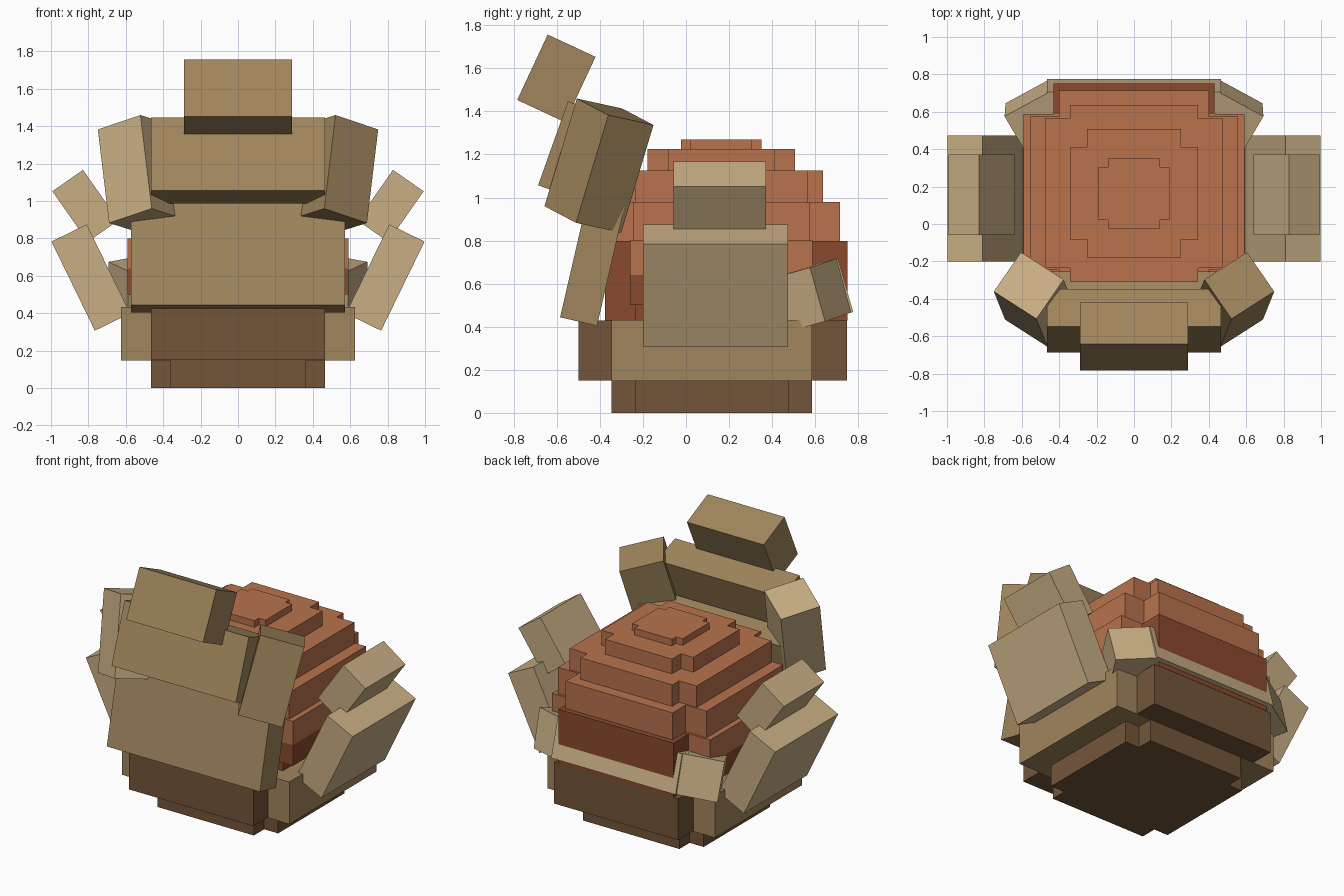
import bpy, bmesh, math
from mathutils import Matrix, Vector

old = bpy.data.objects.get("Cube")
if old:
    bpy.data.objects.remove(old, do_unlink=True)


def material(name, rgb):
    lin = [((c / 255 + 0.055) / 1.055) ** 2.4 for c in rgb] + [1]
    m = bpy.data.materials.new(name)
    m.use_nodes = True
    m.diffuse_color = lin
    bsdf = m.node_tree.nodes["Principled BSDF"]
    bsdf.inputs["Base Color"].default_value = lin
    bsdf.inputs["Roughness"].default_value = 0.9
    return m


light_tan = material("light tan", (200, 174, 132))
tan = material("tan", (160, 133, 92))
orange = material("burnt orange", (184, 115, 77))
rust = material("dark rust", (138, 74, 46))
brown = material("dark brown", (116, 85, 58))


def finish(name, bm, mat):
    bmesh.ops.recalc_face_normals(bm, faces=bm.faces)
    mesh = bpy.data.meshes.new(name)
    bm.to_mesh(mesh)
    bm.free()
    mesh.materials.append(mat)
    ob = bpy.data.objects.new(name, mesh)
    bpy.context.collection.objects.link(ob)
    return ob


def block(name, centre, edges, mat):
    """Box given by its centre and three edge vectors."""
    m = Matrix([Vector(e) for e in edges]).transposed().to_4x4()
    bm = bmesh.new()
    bmesh.ops.create_cube(bm, size=1, matrix=Matrix.Translation(centre) @ m)
    return finish(name, bm, mat)


def tilted(name, centre, size, axis, degrees, mat):
    """Box turned about one axis."""
    r = Matrix.Rotation(math.radians(degrees), 3, axis)
    edges = [r @ Vector([s if i == k else 0 for i in range(3)]) for k, s in enumerate(size)]
    return block(name, centre, edges, mat)


def slab(name, half_x, y0, y1, z0, z1, mat):
    """Upright box centred on x."""
    return tilted(name, (0, (y0 + y1) / 2, (z0 + z1) / 2),
                  (2 * half_x, y1 - y0, z1 - z0), 'Z', 0, mat)


def cross(name, cy, wide, narrow, z0, z1, mat):
    """Plus-shaped prism: wide and narrow are (half x, half y)."""
    (wx, wy), (nx, ny) = wide, narrow
    quarter = [(wx, wy), (nx, wy), (nx, ny)]
    pts = quarter + [(-x, y) for x, y in reversed(quarter)]
    pts += [(-x, -y) for x, y in pts]
    bm = bmesh.new()
    face = bm.faces.new([bm.verts.new((x, cy + y, z0)) for x, y in pts])
    ext = bmesh.ops.extrude_face_region(bm, geom=[face])
    top = [v for v in ext["geom"] if isinstance(v, bmesh.types.BMVert)]
    bmesh.ops.translate(bm, verts=top, vec=(0, 0, z1 - z0))
    return finish(name, bm, mat)


# Base and body layer
cross("base", 0.12, (0.465, 0.355), (0.36, 0.465), 0, 0.15, brown)
slab("body_wide", 0.625, -0.345, 0.585, 0.147, 0.432, tan)
slab("body_long", 0.465, -0.5, 0.748, 0.15, 0.43, brown)

# Stepped shell
slab("shell_foot", 0.5, -0.235, 0.55, 0.42, 0.52, rust)
slab("shell_rim_long", 0.43, -0.376, 0.75, 0.43, 0.797, rust)
slab("shell_rim_lower", 0.592, -0.26, 0.588, 0.5, 0.64, rust)
slab("shell_rim_upper", 0.592, -0.26, 0.588, 0.64, 0.8, orange)
tiers = [((0.555, 0.41), (0.4, 0.55), 0.98),
         ((0.475, 0.40), (0.343, 0.473), 1.125),
         ((0.343, 0.248), (0.25, 0.343), 1.225),
         ((0.19, 0.142), (0.14, 0.187), 1.27)]
z = 0.79
for i, (wide, narrow, top) in enumerate(tiers):
    cross(f"shell_tier_{i + 1}", 0.164, wide, narrow, z, top, orange)
    z = top

# Front panels and head block, leaning back
tilted("front_panel_lower", (0, -0.419, 0.77), (1.145, 0.176, 0.71), 'X', -13, tan)
tilted("front_panel_upper", (0, -0.517, 1.216), (0.93, 0.213, 0.414), 'X', -19.6, tan)
tilted("head_block", (0, -0.602, 1.553), (0.575, 0.245, 0.335), 'X', -25, tan)

# Back panel, mostly sunk into the shell
tilted("back_panel", (0, 0.635, 0.563), (0.93, 0.22, 0.26), 'X', 16, light_tan)

# Paired parts on both sides
for side, s in (("left", 1), ("right", -1)):
    def flip(*vectors):
        return [(s * x, y, z) for x, y, z in vectors]

    block(f"{side}_cheek", flip((0.533, -0.404, 1.148))[0],
          flip((0.228, 0.146, -0.077), (-0.145, 0.21, -0.046), (-0.06, -0.15, -0.5)),
          tan if s > 0 else light_tan)
    tilted(f"{side}_petal_lower", (s * 0.787, 0.137, 0.591), (0.21, 0.675, 0.53),
           'Y', s * 26, light_tan)
    tilted(f"{side}_petal_upper", (s * 0.816, 0.157, 0.974), (0.2, 0.43, 0.33),
           'Y', s * 35, light_tan)
    block(f"{side}_back_corner", flip((0.526, 0.587, 0.547))[0],
          flip((0.227, -0.123, -0.042), (-0.1, -0.17, -0.047), (0.005, -0.07, 0.25)),
          light_tan)
